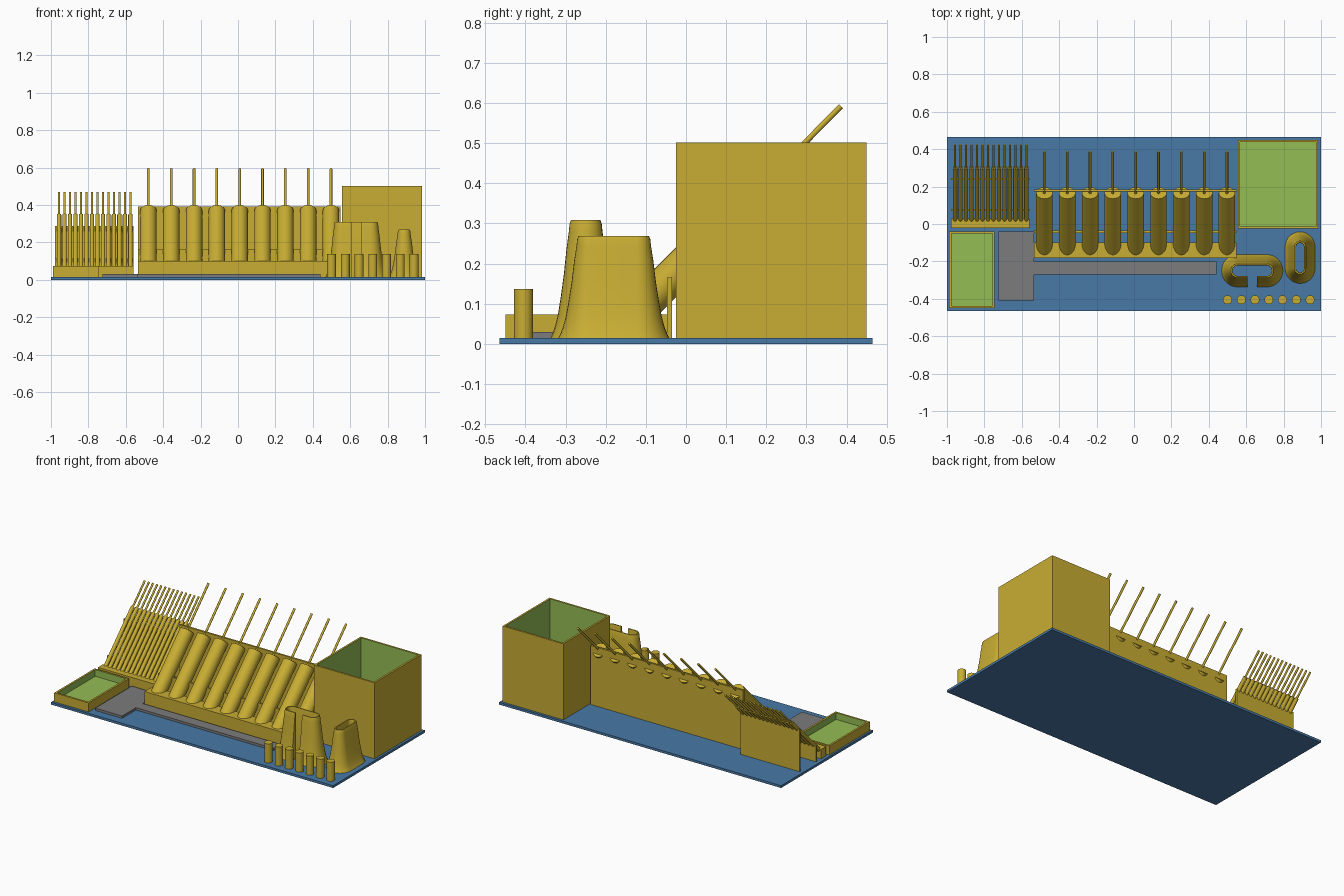
import bpy, bmesh, math
from mathutils import Vector

if "Cube" in bpy.data.objects:
    bpy.data.objects.remove(bpy.data.objects["Cube"], do_unlink=True)


def material(name, rgb):
    m = bpy.data.materials.new(name)
    m.use_nodes = True
    m.diffuse_color = (*rgb, 1)
    m.node_tree.nodes["Principled BSDF"].inputs["Base Color"].default_value = (*rgb, 1)
    return m


YELLOW = material("yellow", (0.58, 0.42, 0.033))
BLUE = material("blue", (0.065, 0.19, 0.38))
GREEN = material("green", (0.30, 0.51, 0.09))
GRAY = material("gray", (0.20, 0.20, 0.20))
GROUND = 0.015


def finish(name, bm, *mats, smooth=False):
    bmesh.ops.recalc_face_normals(bm, faces=bm.faces)
    me = bpy.data.meshes.new(name)
    bm.to_mesh(me)
    bm.free()
    ob = bpy.data.objects.new(name, me)
    bpy.context.collection.objects.link(ob)
    for m in mats:
        me.materials.append(m)
    if smooth:
        bpy.ops.object.select_all(action='DESELECT')
        ob.select_set(True)
        bpy.context.view_layer.objects.active = ob
        bpy.ops.object.shade_smooth_by_angle(angle=math.radians(35))
    return ob


def prism(name, outline, z0, z1, mat):
    bm = bmesh.new()
    face = bm.faces.new([bm.verts.new((x, y, z0)) for x, y in outline])
    up = bmesh.ops.extrude_face_region(bm, geom=[face])["geom"]
    bmesh.ops.translate(bm, vec=(0, 0, z1 - z0),
                        verts=[v for v in up if isinstance(v, bmesh.types.BMVert)])
    return finish(name, bm, mat)


def box(name, x0, x1, y0, y1, z0, z1, mat=YELLOW):
    return prism(name, [(x0, y0), (x1, y0), (x1, y1), (x0, y1)], z0, z1, mat)


def basin(name, x0, x1, y0, y1, top, floor, wall=0.012):
    """Open box with a coloured inside."""
    bm = bmesh.new()
    rings = []
    for inset, z in ((0, GROUND), (0, top), (wall, top), (wall, floor)):
        a, b, c, d = x0 + inset, x1 - inset, y0 + inset, y1 - inset
        rings.append([bm.verts.new((x, y, z)) for x, y in ((a, c), (b, c), (b, d), (a, d))])
    for level, (low, high) in enumerate(zip(rings, rings[1:])):
        for i in range(4):
            j = (i + 1) % 4
            bm.faces.new((low[i], low[j], high[j], high[i])).material_index = int(level == 2)
    bm.faces.new(rings[-1]).material_index = 1
    bm.faces.new(rings[0][::-1])
    return finish(name, bm, YELLOW, GREEN)


def cylinder(name, start, end, radius, sides=32):
    a, b = Vector(start), Vector(end)
    bm = bmesh.new()
    bmesh.ops.create_cone(bm, cap_ends=True, segments=sides, radius1=radius,
                          radius2=radius, depth=(b - a).length)
    bm.transform((b - a).to_track_quat('Z', 'Y').to_matrix().to_4x4())
    bmesh.ops.translate(bm, vec=(a + b) / 2, verts=bm.verts)
    return finish(name, bm, YELLOW, smooth=True)


def stadium(cx, cy, half, radius, gap=0.0, steps=14):
    """Points and outward normals, lengthwise on x, starting at the front middle."""
    pts = [(cx + gap, cy - radius, 0, -1)]
    for side in (1, -1):
        for i in range(steps + 1):
            t = side * math.pi / 2 * -1 + math.pi * i / steps
            n = (math.cos(t), math.sin(t))
            pts.append((cx + side * half + radius * n[0], cy + radius * n[1], *n))
    if gap:
        pts.append((cx - gap, cy - radius, 0, -1))
    return pts


FLARE = [(0, 0.047), (0.04, 0.042), (0.1, 0.036), (0.2, 0.029), (0.35, 0.022),
         (0.55, 0.014), (0.75, 0.008), (0.9, 0.002), (0.97, 0), (1, -0.003)]


def flared_wall(name, path, top, closed, turn=None, wall=0.012):
    """Thin upright wall along a path, spreading outwards at the foot."""
    section = [(f, h) for h, f in FLARE] + [(-wall + 0.002, 1), (-wall, 0.97), (-wall, 0)]
    bm = bmesh.new()
    columns = []
    for x, y, nx, ny in path:
        columns.append([bm.verts.new((x + nx * o, y + ny * o, GROUND + h * (top - GROUND)))
                        for o, h in section])
    pairs = list(zip(columns, columns[1:]))
    if closed:
        pairs.append((columns[-1], columns[0]))
    for a, b in pairs:
        for i in range(len(section)):
            j = (i + 1) % len(section)
            bm.faces.new((a[i], b[i], b[j], a[j]))
    if not closed:
        bm.faces.new(columns[0])
        bm.faces.new(columns[-1])
    if turn:
        centre, angle = turn
        for v in bm.verts:
            d = v.co.xy - Vector(centre)
            v.co.xy = (centre[0] - d.y, centre[1] + d.x)
    return finish(name, bm, YELLOW, smooth=True)


# Ground plate and paved L-shaped path
box("base_plate", -1, 1, -0.465, 0.465, 0, GROUND, BLUE)
prism("paved_path", [(-0.725, -0.41), (-0.535, -0.41), (-0.535, -0.27), (0.44, -0.27),
                     (0.44, -0.2), (-0.535, -0.2), (-0.535, -0.04), (-0.725, -0.04)],
      GROUND, 0.03, GRAY)

# Open containers
basin("large_bin", 0.555, 0.985, -0.025, 0.45, 0.502, 0.03)
basin("shallow_tray", -0.988, -0.745, -0.45, -0.04, 0.073, 0.03)

# Large rack with sloping tubes and rods
box("large_rack_front", -0.535, 0.547, -0.182, -0.1, GROUND, 0.1)
box("large_rack_middle", -0.535, 0.547, -0.047, -0.035, GROUND, 0.165)
box("large_rack_back", -0.535, 0.547, 0.173, 0.185, GROUND, 0.393)
for i in range(9):
    x = -0.479 + i * 0.122
    cylinder(f"large_tube_{i + 1}", (x, -0.135, 0.068), (x, 0.166, 0.369), 0.044)
    cylinder(f"large_rod_{i + 1}", (x, 0.16, 0.363), (x, 0.386, 0.592), 0.007, 16)

# Small rack with sloping tubes and rods
box("small_rack_front", -0.978, -0.558, -0.022, 0.03, GROUND, 0.075)
box("small_rack_middle", -0.978, -0.558, 0.07, 0.08, GROUND, 0.115)
box("small_rack_back", -0.978, -0.558, 0.236, 0.246, GROUND, 0.288)
for i in range(14):
    x = -0.957 + i * 0.0294
    cylinder(f"small_tube_{i + 1}", (x, 0.012, 0.056), (x, 0.302, 0.346), 0.012, 20)
    cylinder(f"small_rod_{i + 1}", (x, 0.298, 0.342), (x, 0.423, 0.466), 0.006, 12)

# Flared holders: a closed oval and one with a front slot
flared_wall("oval_holder", stadium(0.888, -0.18, 0.058, 0.033)[1:], 0.268, True,
            turn=((0.888, -0.18), 90))
flared_wall("slotted_holder", stadium(0.632, -0.25, 0.077, 0.04, gap=0.025), 0.308, False)

# Row of short posts
for i in range(7):
    x = 0.5 + i * 0.0735
    cylinder(f"post_{i + 1}", (x, -0.405, GROUND), (x, -0.405, 0.137), 0.024)
